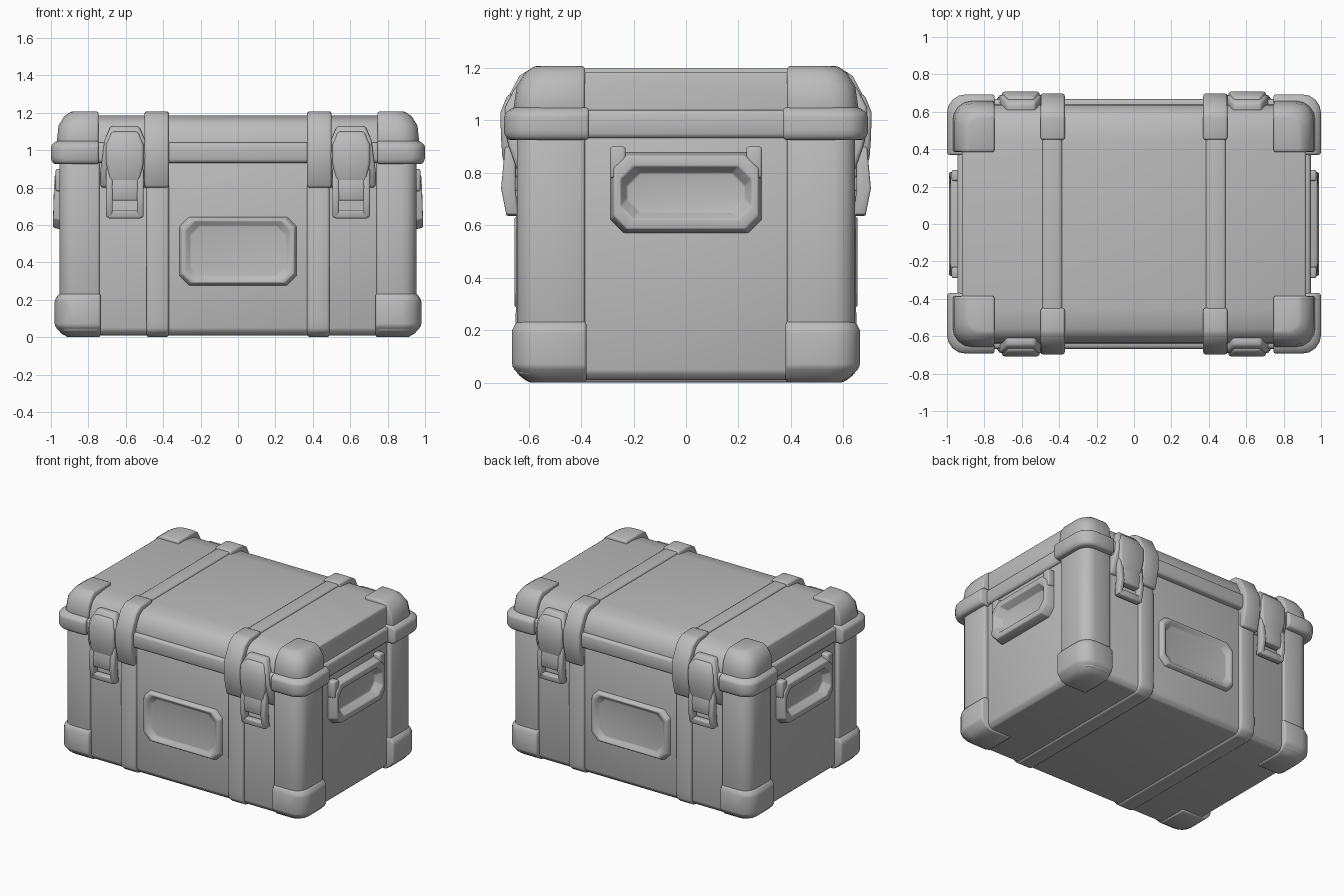
import bpy, bmesh, math

cube = bpy.data.objects.get("Cube")
if cube:
    bpy.data.objects.remove(cube)

grey = bpy.data.materials.new("matte grey")
grey.use_nodes = True
GREY = (0.5, 0.5, 0.5, 1)
grey.diffuse_color = GREY
grey.node_tree.nodes["Principled BSDF"].inputs["Base Color"].default_value = GREY


def finish(name, bm, bevel=0.0, segments=2, angle=50):
    """Turn a bmesh into a shaded, optionally bevelled object."""
    bmesh.ops.recalc_face_normals(bm, faces=bm.faces)
    mesh = bpy.data.meshes.new(name)
    bm.to_mesh(mesh)
    bm.free()
    obj = bpy.data.objects.new(name, mesh)
    bpy.context.collection.objects.link(obj)
    mesh.materials.append(grey)
    bpy.ops.object.select_all(action='DESELECT')
    obj.select_set(True)
    bpy.context.view_layer.objects.active = obj
    if bevel:
        mod = obj.modifiers.new("soft edges", 'BEVEL')
        mod.width = bevel
        mod.segments = segments
        mod.limit_method = 'ANGLE'
        bpy.ops.object.modifier_apply(modifier=mod.name)
    bpy.ops.object.shade_smooth_by_angle(angle=math.radians(angle))
    return obj


def loft(bm, rings):
    """Skin a list of equal-length point rings and cap both ends."""
    loops = [[bm.verts.new(p) for p in ring] for ring in rings]
    for a, b in zip(loops, loops[1:]):
        for i in range(len(a)):
            j = (i + 1) % len(a)
            bm.faces.new((a[i], a[j], b[j], b[i]))
    bm.faces.new(loops[0])
    bm.faces.new(loops[-1])


def rect(x0, x1, y0, y1, z):
    return [(x0, y0, z), (x1, y0, z), (x1, y1, z), (x0, y1, z)]


def box(bm, x0, x1, y0, y1, z0, z1):
    loft(bm, [rect(x0, x1, y0, y1, z0), rect(x0, x1, y0, y1, z1)])


def corner_ring(xi, yi, xo, yo, r, z):
    """Plan of a corner guard with a rounded outer edge."""
    arc = [math.radians(a) for a in (0, 22, 45, 68, 90)]
    pts = [(xi, yi, z), (xo, yi, z)]
    pts += [(xo - r + r * math.cos(a), yo - r + r * math.sin(a), z) for a in arc]
    return pts + [(xi, yo, z)]


def corners(name, xi, yi, sections):
    """Four mirrored corner guards; sections are (z, x, y, radius)."""
    bm = bmesh.new()
    for sx in (-1, 1):
        for sy in (-1, 1):
            rings = [corner_ring(xi, yi, x, y, r, z) for z, x, y, r in sections]
            loft(bm, [[(sx * x, sy * y, z) for x, y, z in ring] for ring in rings])
    finish(name, bm, 0.012)


def extrude_x(bm, x0, x1, half):
    """Extrude a front-to-back symmetric profile along x."""
    prof = [(-y, z) for y, z in half] + [(y, z) for y, z in reversed(half)]
    loft(bm, [[(x, y, z) for y, z in prof] for x in (x0, x1)])


def frame(name, to_world, outer, inner, depths, cut=0.05):
    """Raised bezel with chamfered corners around a sunken panel."""
    def ring(w, h, d):
        c = cut
        pts = [(w - c, h), (w, h - c), (w, c - h), (w - c, -h),
               (c - w, -h), (-w, c - h), (-w, h - c), (c - w, h)]
        return [to_world(u, v, d) for u, v in pts]
    base, top, sunk = depths
    (ow, oh), (iw, ih) = outer, inner
    bm = bmesh.new()
    loft(bm, [ring(ow, oh, base), ring(ow - 0.015, oh - 0.015, top),
              ring(iw + 0.01, ih + 0.01, top), ring(iw - 0.015, ih - 0.015, sunk)])
    finish(name, bm, 0.006)


# Main tub
bm = bmesh.new()
loft(bm, [rect(-x, x, -y, y, z) for z, x, y in
          ((0.01, 0.90, 0.60), (0.04, 0.925, 0.625), (0.95, 0.925, 0.625))])
finish("tub", bm, 0.01)

# Corner posts, foot guards and lid guards
corners("corner_posts", 0.74, 0.385, [(0.03, 0.955, 0.645, 0.08), (0.94, 0.955, 0.645, 0.08)])
corners("foot_guards", 0.735, 0.38, [(0.0, 0.91, 0.59, 0.06), (0.02, 0.945, 0.625, 0.08),
        (0.06, 0.98, 0.663, 0.1), (0.2, 0.98, 0.663, 0.1), (0.235, 0.955, 0.645, 0.08)])
corners("lid_flange_guards", 0.745, 0.37, [(0.925, 0.985, 0.68, 0.09), (0.95, 1.0, 0.693, 0.1),
        (1.025, 1.0, 0.693, 0.1), (1.05, 0.97, 0.66, 0.09)])
corners("lid_top_guards", 0.745, 0.385, [(1.03, 0.97, 0.66, 0.1), (1.13, 0.96, 0.645, 0.1),
        (1.18, 0.93, 0.615, 0.09), (1.207, 0.89, 0.58, 0.07)])

# Lid shell and its lower band
bm = bmesh.new()
extrude_x(bm, -0.92, 0.92, [(0.62, 0.93), (0.645, 1.0), (0.635, 1.08), (0.60, 1.145),
                            (0.56, 1.17), (0.45, 1.185)])
finish("lid", bm, 0.012)
bm = bmesh.new()
box(bm, -0.945, 0.945, -0.667, 0.667, 0.932, 1.04)
finish("lid_band", bm, 0.018)

# Lid straps and tub ribs
lid_straps, tub_ribs, clips = bmesh.new(), bmesh.new(), bmesh.new()
for s in (-1, 1):
    extrude_x(lid_straps, s * 0.385, s * 0.49, [(0.65, 1.0), (0.66, 1.09), (0.625, 1.155),
                                               (0.575, 1.182), (0.45, 1.198)])
    extrude_x(tub_ribs, s * 0.37, s * 0.49, [(0.60, 0.0), (0.645, 0.035), (0.65, 0.1), (0.645, 0.94)])
    for f in (-1, 1):
        # Strap ends that fold over the lid edge
        prof = [(0.63, 0.8), (0.667, 0.8), (0.697, 0.93), (0.697, 1.04), (0.672, 1.1),
                (0.635, 1.17), (0.58, 1.205), (0.45, 1.208), (0.45, 1.0), (0.63, 0.9)]
        loft(clips, [[(s * x, f * y, z) for y, z in prof] for x in (0.37, 0.5)])
finish("lid_straps", lid_straps, 0.012)
finish("tub_ribs", tub_ribs, 0.014)
finish("strap_clips", clips, 0.012)

# Latches: mounting block, tapered hinge and slotted lever
mounts, hinges, levers = bmesh.new(), bmesh.new(), bmesh.new()
for s in (-1, 1):
    for f in (-1, 1):
        def put(ring):
            return [(s * (0.605 + x), f * y, z) for x, y, z in ring]
        loft(mounts, [put(rect(-w, w, 0.6, y, z)) for w, y, z in
                      ((0.13, 0.64, 0.8), (0.13, 0.675, 0.9), (0.12, 0.69, 0.96),
                       (0.11, 0.69, 1.05), (0.075, 0.65, 1.13))])
        loft(hinges, [put(rect(-w, w, 0.62, y, z)) for w, y, z in
                      ((0.075, 0.675, 0.78), (0.085, 0.70, 0.86), (0.10, 0.705, 0.93),
                       (0.10, 0.708, 1.03), (0.07, 0.68, 1.1))])
        # Lever side rails, cross bar and face plate
        for x0, x1, z0 in ((-0.1, -0.065, 0.64), (0.065, 0.1, 0.64)):
            loft(levers, [put(rect(x0, x1, y0, y1, z)) for y0, y1, z in
                          ((0.64, 0.685, z0), (0.65, 0.705, 0.74), (0.65, 0.69, 0.9))])
        loft(levers, [put(rect(-0.09, 0.09, 0.64, y, z)) for y, z in ((0.685, 0.635), (0.69, 0.68))])
        loft(levers, [put(rect(-0.07, 0.07, 0.64, y, z)) for y, z in
                      ((0.695, 0.73), (0.70, 0.8), (0.685, 0.9))])
finish("latch_mounts", mounts, 0.014)
finish("latch_hinges", hinges, 0.014)
finish("latch_levers", levers, 0.008)

# Front and back label recesses
for s, name in ((-1, "front_label_frame"), (1, "back_label_frame")):
    frame(name, lambda u, v, d: (u, s * d, 0.46 + v), (0.315, 0.185), (0.27, 0.15), (0.62, 0.653, 0.629))

# Side handles: bezel, sunken panel and upper hinge tabs
for s, name in ((-1, "right_handle"), (1, "left_handle")):
    frame(name, lambda u, v, d: (s * (d - 0.06 * max(0, v)), u, 0.725 + v),
          (0.29, 0.155), (0.24, 0.09), (0.92, 0.988, 0.935))
    bm = bmesh.new()
    for y in (-0.26, 0.26):
        box(bm, s * 0.915, s * 0.975, y - 0.03, y + 0.03, 0.78, 0.9)
    finish(name + "_tabs", bm, 0.01)
